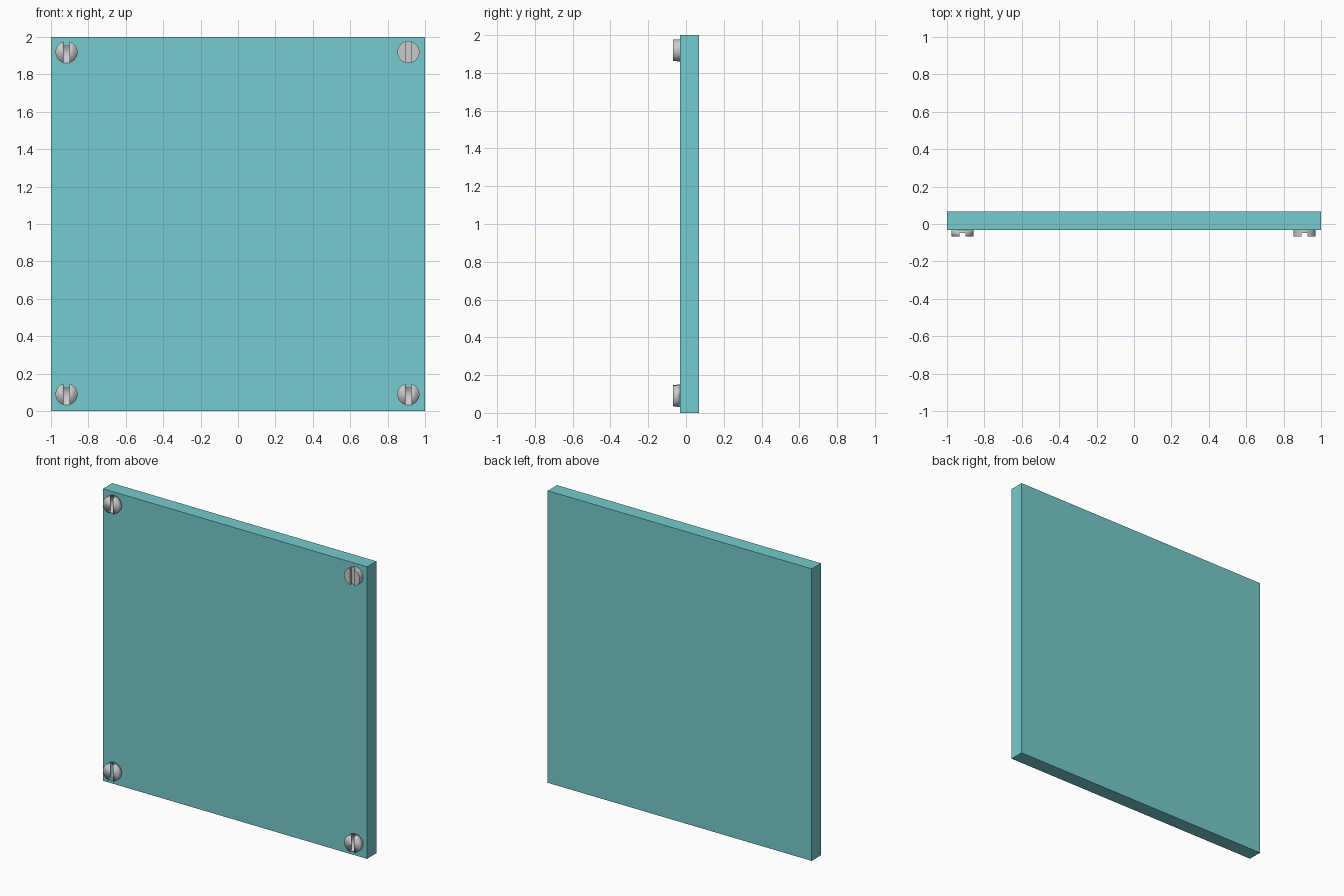
import bpy, bmesh
from math import radians
from mathutils import Matrix, Vector

if "Cube" in bpy.data.objects:
    bpy.data.objects.remove(bpy.data.objects["Cube"])

FACE_Y = -0.032                 # front face of the panel
HEAD_H, HEAD_R = 0.036, 0.059   # screw head height and radius
SLOT_W, SLOT_D = 0.016, 0.02    # slot half width and depth


def finish(bm, name):
    bmesh.ops.recalc_face_normals(bm, faces=bm.faces)
    mesh = bpy.data.meshes.new(name)
    bm.to_mesh(mesh)
    bm.free()
    ob = bpy.data.objects.new(name, mesh)
    bpy.context.collection.objects.link(ob)
    return ob


def screw_head(name, x, z, slot_floor):
    # round head along y, front at y = 0
    bm = bmesh.new()
    rot = Matrix.Translation((0, HEAD_H / 2, 0)) @ Matrix.Rotation(radians(90), 4, 'X')
    bmesh.ops.create_cone(bm, cap_ends=True, segments=32, radius1=HEAD_R,
                          radius2=HEAD_R, depth=HEAD_H, matrix=rot)
    for co, no in (((-SLOT_W, 0, 0), (1, 0, 0)), ((SLOT_W, 0, 0), (1, 0, 0)),
                   ((0, SLOT_D, 0), (0, 1, 0))):
        bmesh.ops.bisect_plane(bm, geom=bm.verts[:] + bm.edges[:] + bm.faces[:],
                               plane_co=co, plane_no=no)
    # cut away the slot, keeping the outline of its floor
    strip = []
    for f in bm.faces:
        c = f.calc_center_median()
        if abs(c.x) < SLOT_W and c.y < SLOT_D:
            strip.append(f)
    cap = [f for f in strip if abs(f.normal.y) > 0.9][0]
    floor = [v.co + Vector((0, SLOT_D, 0)) for v in cap.verts]
    zc = max(v.co.z for v in cap.verts if abs(abs(v.co.x) - SLOT_W) < 1e-4)
    bmesh.ops.delete(bm, geom=strip, context='FACES')
    # slot walls and floor
    for s in (-SLOT_W, SLOT_W):
        bm.faces.new([bm.verts.new(p) for p in
                      ((s, 0, -zc), (s, 0, zc), (s, SLOT_D, zc), (s, SLOT_D, -zc))])
    if slot_floor:
        bm.faces.new([bm.verts.new(p) for p in floor])
    bmesh.ops.remove_doubles(bm, verts=bm.verts, dist=1e-5)
    ob = finish(bm, name)
    ob.location = (x, FACE_Y - HEAD_H, z)
    bpy.ops.object.select_all(action='DESELECT')
    ob.select_set(True)
    bpy.context.view_layer.objects.active = ob
    # closed head is crisp, the open ones are shaded round
    if slot_floor:
        bpy.ops.object.shade_smooth_by_angle(angle=radians(30))
    else:
        bpy.ops.object.shade_smooth()


# square panel
bm = bmesh.new()
bmesh.ops.create_cube(bm, size=1, matrix=Matrix.Translation((0, FACE_Y + 0.05, 1))
                      @ Matrix.Diagonal((2, 0.1, 2, 1)))
panel = finish(bm, "panel")
teal = bpy.data.materials.new("teal")
teal.diffuse_color = (0.18, 0.6, 0.61, 1)
teal.use_nodes = True
teal.node_tree.nodes["Principled BSDF"].inputs["Base Color"].default_value = teal.diffuse_color
panel.data.materials.append(teal)

# slotted screw heads in the corners; only the upper right slot has a floor
for side, x in (("left", -0.917), ("right", 0.911)):
    for level, z in (("lower", 0.09), ("upper", 1.919)):
        screw_head(f"screw_{level}_{side}", x, z, (side, level) == ("right", "upper"))
